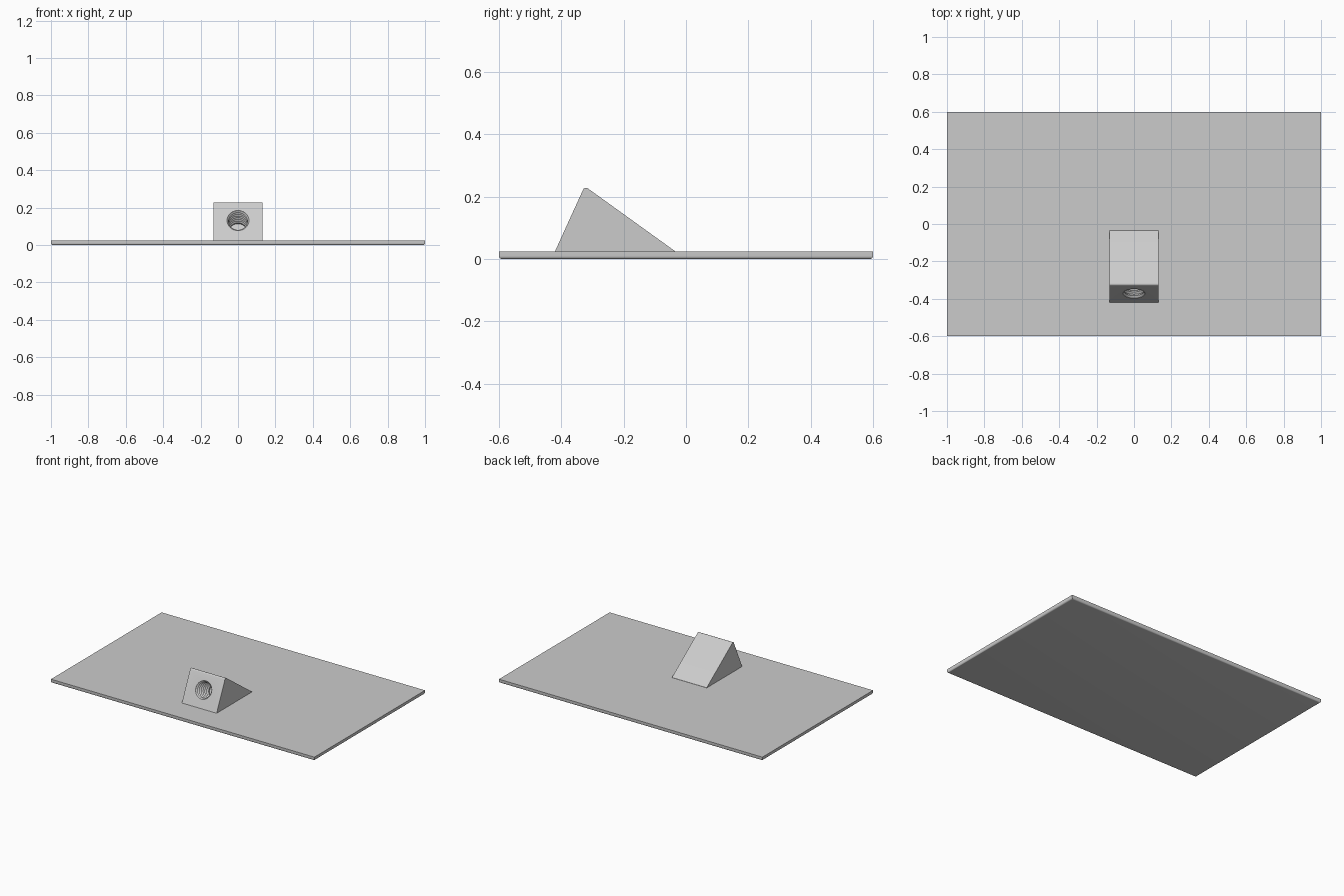
import bpy, bmesh, math
from mathutils import Vector, Matrix

if "Cube" in bpy.data.objects:
    bpy.data.objects.remove(bpy.data.objects["Cube"])

HALF_X, HALF_Y, THICK = 1.0, 0.6, 0.025
WEDGE_HALF = 0.132

grey = bpy.data.materials.new("light grey")
grey.diffuse_color = (0.6, 0.6, 0.6, 1)
grey.use_nodes = True
grey.node_tree.nodes["Principled BSDF"].inputs["Base Color"].default_value = grey.diffuse_color


def make_object(name, bm):
    bmesh.ops.recalc_face_normals(bm, faces=bm.faces)
    mesh = bpy.data.meshes.new(name)
    bm.to_mesh(mesh)
    bm.free()
    mesh.materials.append(grey)
    ob = bpy.data.objects.new(name, mesh)
    bpy.context.collection.objects.link(ob)
    return ob


def apply_boolean(target, tool, operation):
    mod = target.modifiers.new(operation.lower(), 'BOOLEAN')
    mod.operation, mod.object, mod.solver = operation, tool, 'EXACT'
    bpy.context.view_layer.objects.active = target
    bpy.ops.object.modifier_apply(modifier=mod.name)
    bpy.data.objects.remove(tool)


# Flat base plate with rounded lower edges
bm = bmesh.new()
bmesh.ops.create_cube(bm, size=1, matrix=Matrix.Translation((0, 0, THICK / 2))
                      @ Matrix.Diagonal((2 * HALF_X, 2 * HALF_Y, THICK, 1)))
lower = [e for e in bm.edges if all(v.co.z < 0.001 for v in e.verts)]
bmesh.ops.bevel(bm, geom=lower, offset=0.01, segments=5, profile=0.5, affect='EDGES')
plate = make_object("base_plate_with_wedge", bm)

# Wedge: side profile extruded across x, with a rounded ridge and tail
bm = bmesh.new()
profile = [(-0.427, 0.01), (-0.325, 0.234), (-0.036, 0.026), (-0.036, 0.01)]
face = bm.faces.new([bm.verts.new((-WEDGE_HALF, y, z)) for y, z in profile])
out = bmesh.ops.extrude_face_region(bm, geom=[face])
for v in out["geom"]:
    if isinstance(v, bmesh.types.BMVert):
        v.co.x = WEDGE_HALF
ridge = [e for e in bm.edges if all(v.co.z > 0.2 for v in e.verts)]
bmesh.ops.bevel(bm, geom=ridge, offset=0.013, segments=5, profile=0.5, affect='EDGES')
wedge = make_object("wedge", bm)
apply_boolean(plate, wedge, 'UNION')

# Threaded blind hole square to the wedge front: lathed zigzag cutter
SIDES, TURNS, DEPTH, OUTER, INNER = 40, 7, 0.152, 0.059, 0.050
pitch = DEPTH / TURNS
lathe = [(INNER, 0.04), (OUTER, 0.04)]
for i in range(TURNS):
    lathe += [(OUTER, -i * pitch - 0.001), (INNER, -(i + 0.5) * pitch)]
lathe.append((INNER, -DEPTH))
normal = Vector((0, -0.224, 0.102)).normalized()
place = Matrix.Translation((0, -0.372, 0.131)) @ normal.to_track_quat('Z', 'Y').to_matrix().to_4x4()
bm = bmesh.new()
rings = [[bm.verts.new(place @ Vector((r * math.cos(a), r * math.sin(a), h)))
          for a in (2 * math.pi * k / SIDES for k in range(SIDES))] for r, h in lathe]
for a, b in zip(rings, rings[1:]):
    for k in range(SIDES):
        n = (k + 1) % SIDES
        bm.faces.new((a[k], a[n], b[n], b[k]))
bm.faces.new(rings[0])
bm.faces.new(rings[-1])
hole = make_object("threaded_hole", bm)
apply_boolean(plate, hole, 'DIFFERENCE')

# Smooth the rounds, keep the corners crisp
plate.select_set(True)
bpy.context.view_layer.objects.active = plate
bpy.ops.object.shade_smooth_by_angle(angle=math.radians(30))
